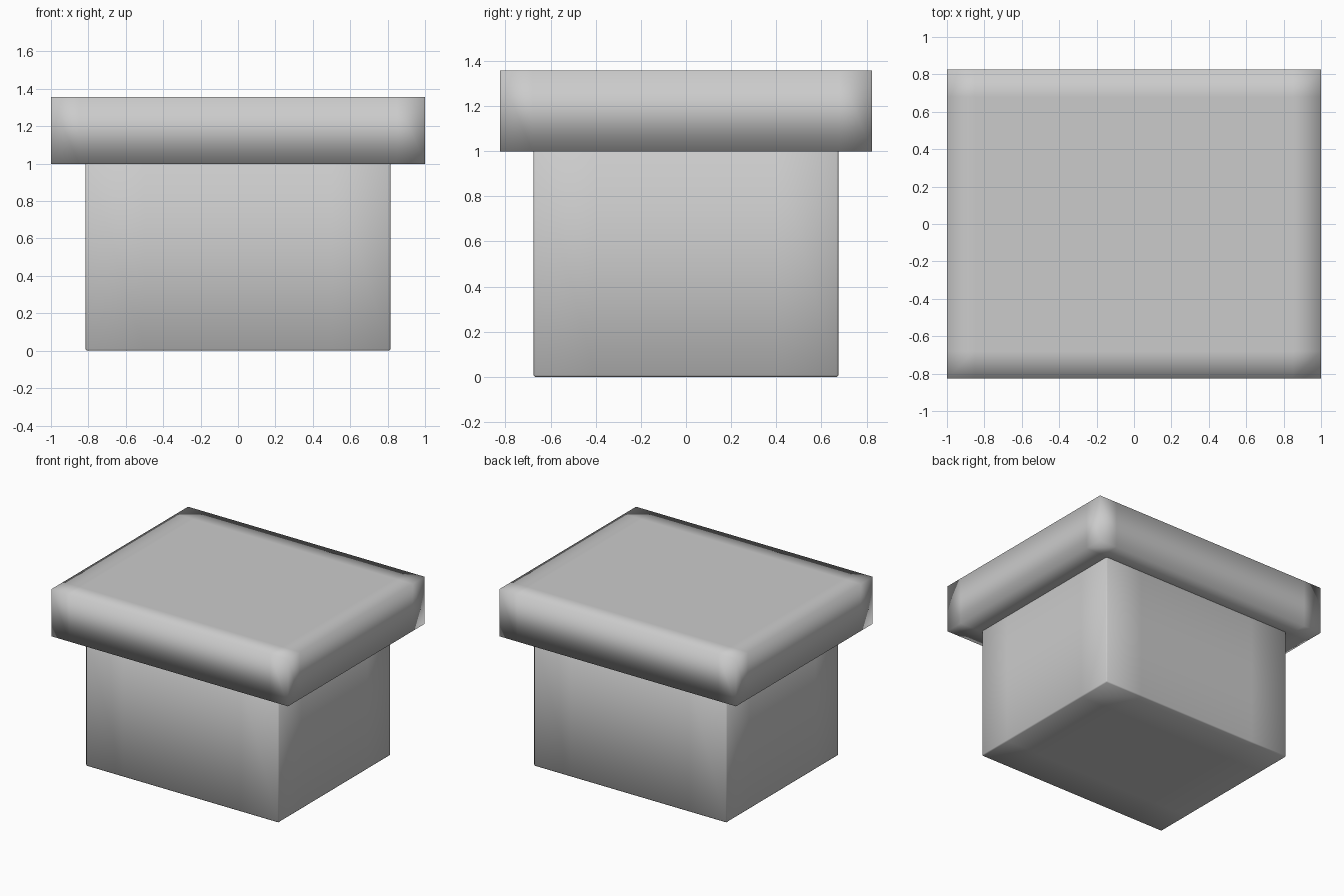
import bpy, bmesh
from mathutils import Vector

if "Cube" in bpy.data.objects:
    bpy.data.objects.remove(bpy.data.objects["Cube"])


def box(name, half_x, half_y, z0, z1, cut_x, cut_y, bevel):
    """Smooth-shaded box with support loops inside its x and y edges."""
    bm = bmesh.new()
    bmesh.ops.create_cube(bm, size=2)
    for v in bm.verts:
        v.co = Vector((v.co.x * half_x, v.co.y * half_y, z1 if v.co.z > 0 else z0))
    if bevel:
        bmesh.ops.bevel(bm, geom=bm.edges[:], offset=bevel, segments=1,
                        affect='EDGES', profile=0.5)
    for normal, cut in (((1, 0, 0), cut_x), ((0, 1, 0), cut_y)):
        for side in (-1, 1):
            bmesh.ops.bisect_plane(bm, geom=bm.verts[:] + bm.edges[:] + bm.faces[:],
                                   plane_co=Vector(normal) * cut * side, plane_no=normal)
    bmesh.ops.recalc_face_normals(bm, faces=bm.faces[:])
    for f in bm.faces:
        f.smooth = True
    mesh = bpy.data.meshes.new(name)
    bm.to_mesh(mesh)
    bm.free()
    obj = bpy.data.objects.new(name, mesh)
    bpy.context.collection.objects.link(obj)
    return obj


# Box body with finely chamfered edges
box("box_body", 0.815, 0.675, 0.0, 1.01, 0.5, 0.4, 0.008)

# Overhanging lid, soft shading rolling over its rim
box("box_lid", 1.0, 0.825, 0.998, 1.357, 0.85, 0.68, 0)
